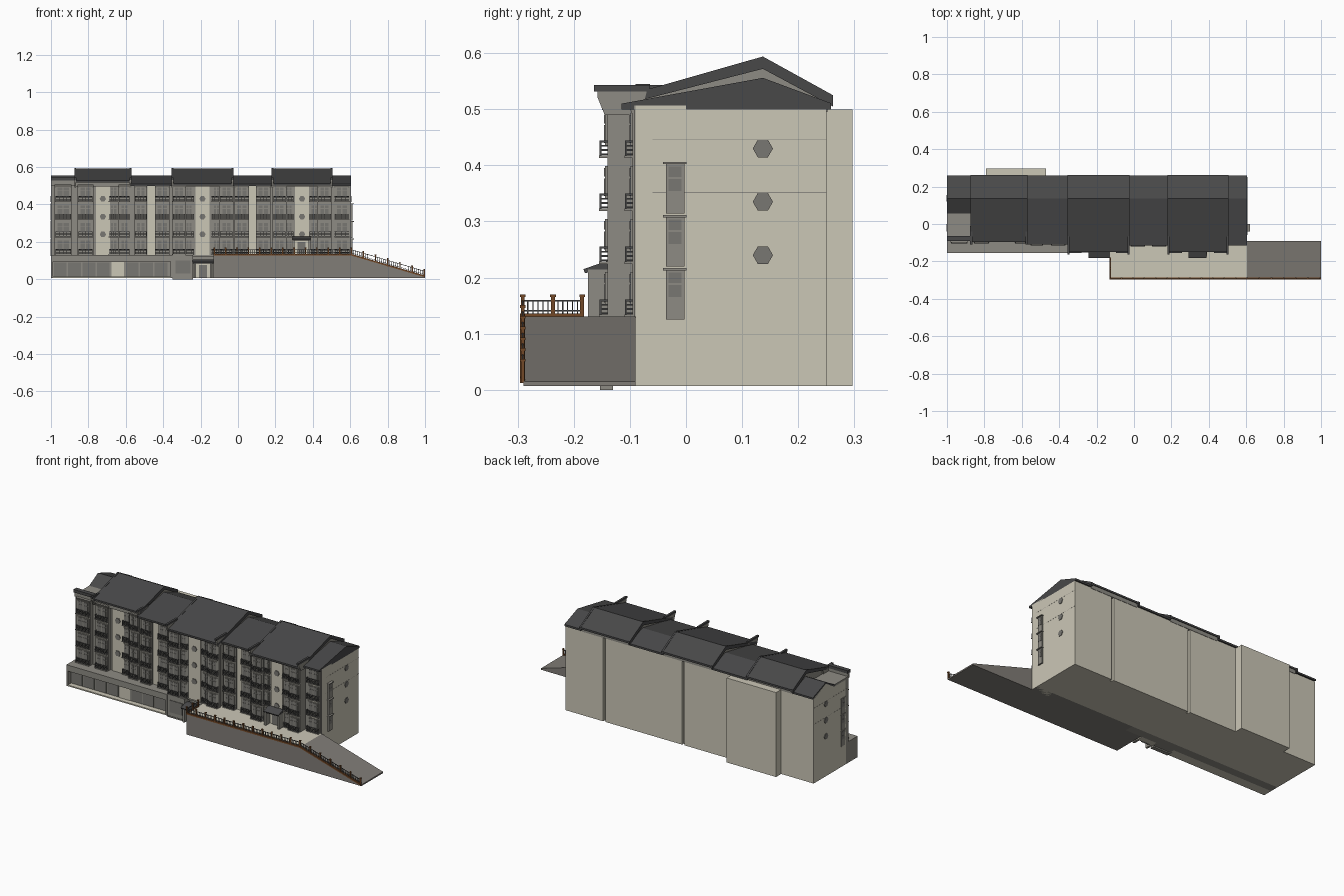
import bpy, bmesh, math
from mathutils import Vector

if "Cube" in bpy.data.objects:
    bpy.data.objects.remove(bpy.data.objects["Cube"])

def mat(name, r, g, b):
    m = bpy.data.materials.new(name)
    m.diffuse_color = (r, g, b, 1)
    m.use_nodes = True
    m.node_tree.nodes["Principled BSDF"].inputs["Base Color"].default_value = m.diffuse_color
    return m

CREAM = mat("cream_plaster", 0.60, 0.57, 0.47)
GRAY = mat("gray_cladding", 0.27, 0.26, 0.23)
STONE = mat("ramp_stone", 0.22, 0.205, 0.185)
ROOF = mat("dark_roof", 0.065, 0.065, 0.066)
GLASS = mat("window_gray", 0.19, 0.185, 0.17)
METAL = mat("dark_metal", 0.07, 0.07, 0.07)
WOOD = mat("brown_wood", 0.17, 0.065, 0.02)

class Part:
    """Collects boxes and prisms into one named object."""
    def __init__(self, name, material):
        self.name, self.material, self.bm = name, material, bmesh.new()

    def box(self, x0, x1, y0, y1, z0, z1):
        return self.prism(x0, x1, [(y0, z0), (y1, z0), (y1, z1), (y0, z1)])

    def prism(self, x0, x1, prof):
        # extrude a (y, z) profile along x
        self.extrude([Vector((x0, y, z)) for y, z in prof], Vector((x1 - x0, 0, 0)))

    def extrude(self, pts, d):
        a = [self.bm.verts.new(p) for p in pts]
        b = [self.bm.verts.new(p + d) for p in pts]
        n = len(a)
        self.bm.faces.new(a[::-1])
        self.bm.faces.new(b)
        for i in range(n):
            j = (i + 1) % n
            self.bm.faces.new((a[i], a[j], b[j], b[i]))

    def hexagon(self, c, r, axis, d):
        pts = []
        for i in range(6):
            u, w = r * math.cos(i * math.pi / 3), r * math.sin(i * math.pi / 3)
            pts.append(Vector(c) + (Vector((0, u, w)) if axis == 'x' else Vector((u, 0, w))))
        self.extrude(pts, Vector((d, 0, 0)) if axis == 'x' else Vector((0, d, 0)))

    def done(self):
        bmesh.ops.recalc_face_normals(self.bm, faces=self.bm.faces)
        me = bpy.data.meshes.new(self.name)
        self.bm.to_mesh(me)
        self.bm.free()
        me.materials.append(self.material)
        bpy.context.collection.objects.link(bpy.data.objects.new(self.name, me))

body = Part("main_body", CREAM)
front = Part("front_cladding", GRAY)
strips = Part("stairwell_strips", CREAM)
roof = Part("roof_slopes", ROOF)
gable = Part("roof_gables", GRAY)
fins = Part("gable_fins", ROOF)
frames = Part("window_frames", GRAY)
glass = Part("window_panes", GLASS)
rails = Part("window_guards", METAL)
FLOORS = [0.13, 0.2245, 0.319, 0.4135]

# rear body in three blocks with narrow slots, plus the rear projection
for x0, x1 in ((-1, -0.165), (-0.15, 0.345), (0.36, 0.605)):
    body.box(x0, x1, -0.05, 0.25, 0.007, 0.5)
body.box(-0.17, 0.37, -0.05, 0.235, 0.007, 0.5)
body.box(-0.79, -0.47, 0.24, 0.297, 0.007, 0.5)
body.box(0.5, 0.605, -0.09, 0, 0.007, 0.507)

def window(x, y, f, w):
    frames.box(x - w / 2 - .004, x + w / 2 + .004, y - .004, y + .005, f + .022, f + .08)
    for s in (-1, 1):
        c = x + s * w / 4
        glass.box(c - w / 4 + .003, c + w / 4 - .003, y - .006, y, f + .026, f + .058)
        glass.box(c - w / 4 + .003, c + w / 4 - .003, y - .006, y, f + .061, f + .076)
    # guard bars, posts and sill slab
    for k in range(4):
        rails.box(x - w / 2 - .008, x + w / 2 + .008, y - .014, y - .011, f + .005 + k * .0075, f + .008 + k * .0075)
        for s in (-1, 1):
            e = x + s * (w / 2 + .0065)
            rails.box(e - .0015, e + .0015, y - .014, y, f + .005 + k * .0075, f + .008 + k * .0075)
    for k in range(5):
        e = x + (k / 2 - 1) * (w / 2 + .006)
        rails.box(e - .001, e + .001, y - .014, y - .011, f + .003, f + .031)
    frames.box(x - w / 2 - .01, x + w / 2 + .01, y - .015, y, f, f + .004)

# front sections: x range, wall plane, tall roof?, (window centre, width, bay depth)
SECTIONS = [
    (-1, -.87, -.07, 0, [(-.935, .068, .02)]),
    (-.87, -.575, -.07, 1, [(-.815, .06, .02), (-.665, .035, 0), (-.607, .04, .02)]),
    (-.575, -.35, -.085, 0, [(-.52, .045, .015), (-.405, .055, .015)]),
    (-.35, -.03, -.125, 1, [(-.315, .05, .015), (-.262, .035, 0), (-.115, .035, 0), (-.062, .05, .015)]),
    (-.03, .185, -.09, 0, [(.02, .055, .015), (.135, .055, .015)]),
    (.185, .5, -.125, 1, [(.222, .05, .015), (.272, .035, 0), (.408, .035, 0), (.463, .05, .015)]),
    (.5, .605, -.09, 0, [(.555, .06, .005)]),
]
for x0, x1, y, tall, wins in SECTIONS:
    if x0 < .5:
        front.box(x0, x1, y, -.045, .12, .507)
    else:
        front.box(x0, x1, y - .003, y, .12, .507)
    for x, w, d in wins:
        if d:
            front.box(x - w / 2 - .012, x + w / 2 + .012, y - d, y, .12, .49)
            front.prism(x - w / 2 - .012, x + w / 2 + .012,
                        [(y, .49), (y - d, .49), (y - d - .008, .507), (y, .507)])
        for f in FLOORS:
            window(x, y - d, f, w)
    c = (x0 + x1) / 2
    if tall:
        # cream stairwell strip with hexagonal windows
        strips.box(c - .038, c + .038, y - .006, y, .13, .505)
        for z in (.24, .335, .43):
            glass.hexagon((c, y - .010, z), .017, 'y', .006)
        e = y - .025
        ze = .592 - .278 * (.137 - e)
        roof.prism(x0, x1, [(e, ze), (.137, .592), (.262, .523), (.262, .512), (.137, .58), (e, ze - .01)])
        gable.prism(x0 + .004, x1 - .004, [(e + .01, ze - .006), (.137, .583), (.252, .518), (.252, .495), (e + .01, .495)])
        # barge walls with flat stepped end at the front eave
        for xa in (x0, x1):
            fins.prism(xa - .005, xa + .005, [(e, ze), (.137, .594), (.262, .525), (.262, .505), (.137, .572), (e, ze - .014)])
            fins.box(xa - .006, xa + .006, e - .014, e + .085, .532, .543)
            gable.prism(xa - .005, xa + .005, [(e - .008, .532), (e - .008, .522), (e + .005, .49), (e + .07, .49), (e + .08, .532)])
    elif abs(c) < .7:
        # lower middle roofs
        e = y - .025
        roof.prism(x0, x1, [(e, .51), (.137, .556), (.258, .511), (.258, .5), (e, .5)])
        strips.box(c - .022, c + .022, y - .005, y, .13, .505)
    else:
        # end roofs: flat front part with small gable behind
        s = .07 if c < 0 else .045
        body.prism(x0, x1, [(s - .01, .5), (.137, .547), (.25, .5)])
        roof.prism(x0, x1, [(s - .02, .508), (.137, .555), (.258, .51), (.258, .5), (.137, .547), (s - .01, .5)])
        gable.box(x0, x1, y - .01, s, .5, .511)
        front.box(x0, x1, y - .012, y + .004, .505, .528)
        roof.box(x0, x1, y - .02, y + .006, .528, .545)

# end wall windows and floor lines
for x, s in ((.605, 1), (-1, -1)):
    def span(d0, d1):
        return sorted((x + s * d0, x + s * d1))
    t = .015 if s > 0 else .003
    for z in (.125, .2195, .314):
        frames.box(*span(-.002, t * .5), -.036, -.003, z, z + .088)
        frames.box(*span(-.002, t), -.041, .001, z + .088, z + .092)
        glass.box(*span(0, t * .5 + .001), -.031, -.008, z + .04, z + .062)
        glass.box(*span(0, t * .5 + .001), -.031, -.008, z + .065, z + .084)
    for z in (.24, .335, .43):
        glass.hexagon((x - s * .002, .137, z), .018, 'x', s * .005)
    for z in (.351, .445):
        frames.box(*span(-.001, .0005), -.06, .25, z, z + .0012)

# shop podium with recessed front
pod = Part("shop_podium", GRAY)
pod.box(-1, -.35, -.125, -.05, .007, .13)
pod.box(-1, -.35, -.155, -.05, .095, .13)
for x in (-1, -.36):
    pod.box(x, x + .01, -.155, -.12, .007, .1)
pod.box(-.35, -.24, -.15, -.05, .007, .13)
pod.box(-.35, -.24, -.153, -.13, 0, .007)
pod.box(-.24, -.03, -.1, -.05, .007, .13)
slab = Part("shop_floor_slab", CREAM)
slab.box(-1, -.35, -.155, -.1, .007, .014)
for i in range(8):
    x = -.985 + i * .077
    if i == 4:
        slab.box(x, x + .068, -.128, -.12, .012, .092)
    else:
        glass.box(x, x + .068, -.128, -.12, .016, .09)
glass.box(-.335, -.255, -.153, -.14, .03, .1)

# entrances with pitched canopies
ent = Part("entrance_walls", CREAM)
can = Part("entrance_canopies", ROOF)
post = Part("entrance_posts", GRAY)
for c, z, w in ((-.187, .007, .055), (.34, .13, .048)):
    ent.box(c - .05, c + .05, -.137, -.1, z, z + .09)
    glass.box(c - .022, c + .022, -.141, -.13, z, z + .07)
    can.prism(c - w, c + w, [(-.183, z + .085), (-.14, z + .1), (-.12, z + .1), (-.12, z + .088), (-.18, z + .078)])
    for s in (-1, 1):
        post.box(c + s * .043 - .006, c + s * .043 + .006, -.175, -.13, z, z + .084)

# raised terrace and sloping ramp
deck = Part("terrace_wall", STONE)
deck.box(-.13, .605, -.29, -.05, .007, .128)
top = Part("terrace_paving", CREAM)
top.box(-.13, .605, -.29, -.09, .128, .131)
ramp = Part("ramp", STONE)
ramp.extrude([Vector((.605, -.29, .007)), Vector((1, -.29, .007)), Vector((1, -.29, .015)), Vector((.605, -.29, .131))],
             Vector((0, .2, 0)))

# timber fence along terrace, ramp and terrace end
fence = Part("timber_fence", WOOD)
wire = Part("fence_panels", METAL)

def ground(x):
    return .131 if x < .605 else .131 - (x - .605) * .116 / .395

def run(part, a, b, lo, hi, t):
    # sloped bar from a to b on plan
    d = Vector((b[0] - a[0], b[1] - a[1], 0)).normalized()
    n = Vector((-d.y, d.x, 0)) * t
    za, zb = ground(a[0]), ground(b[0])
    A, B = Vector((a[0], a[1], 0)), Vector((b[0], b[1], 0))
    pts = [A + Vector((0, 0, za + lo)), B + Vector((0, 0, zb + lo)), B + Vector((0, 0, zb + hi)), A + Vector((0, 0, za + hi))]
    part.extrude([p - n / 2 for p in pts], n)

pts = [(-.127, -.185), (-.127, -.237)] + [(-.127 + i * .061, -.291) for i in range(12)]
pts += [(.605 + i * .0652, -.291) for i in range(7)]
pts[-1] = (.996, -.291)
for i, (x, y) in enumerate(pts):
    g = ground(x)
    fence.box(x - .0035, x + .0035, y - .0035, y + .0035, g - .004, g + .036)
    fence.box(x - .005, x + .004, y - .005, y + .005, g + .034, g + .039)
    if i + 1 < len(pts):
        q = pts[i + 1]
        run(fence, (x, y), q, -.004, .005, .009)
        run(wire, (x, y), q, .026, .029, .003)
        run(wire, (x, y), q, .009, .011, .002)
        for k in range(1, 6):
            px, py = x + (q[0] - x) * k / 6, y + (q[1] - y) * k / 6
            wire.box(px - .001, px + .001, py - .001, py + .001, ground(px) + .004, ground(px) + .028)

for p in (body, front, strips, roof, gable, fins, frames, glass, rails, pod, slab, ent, can, post,
          deck, top, ramp, fence, wire):
    p.done()
